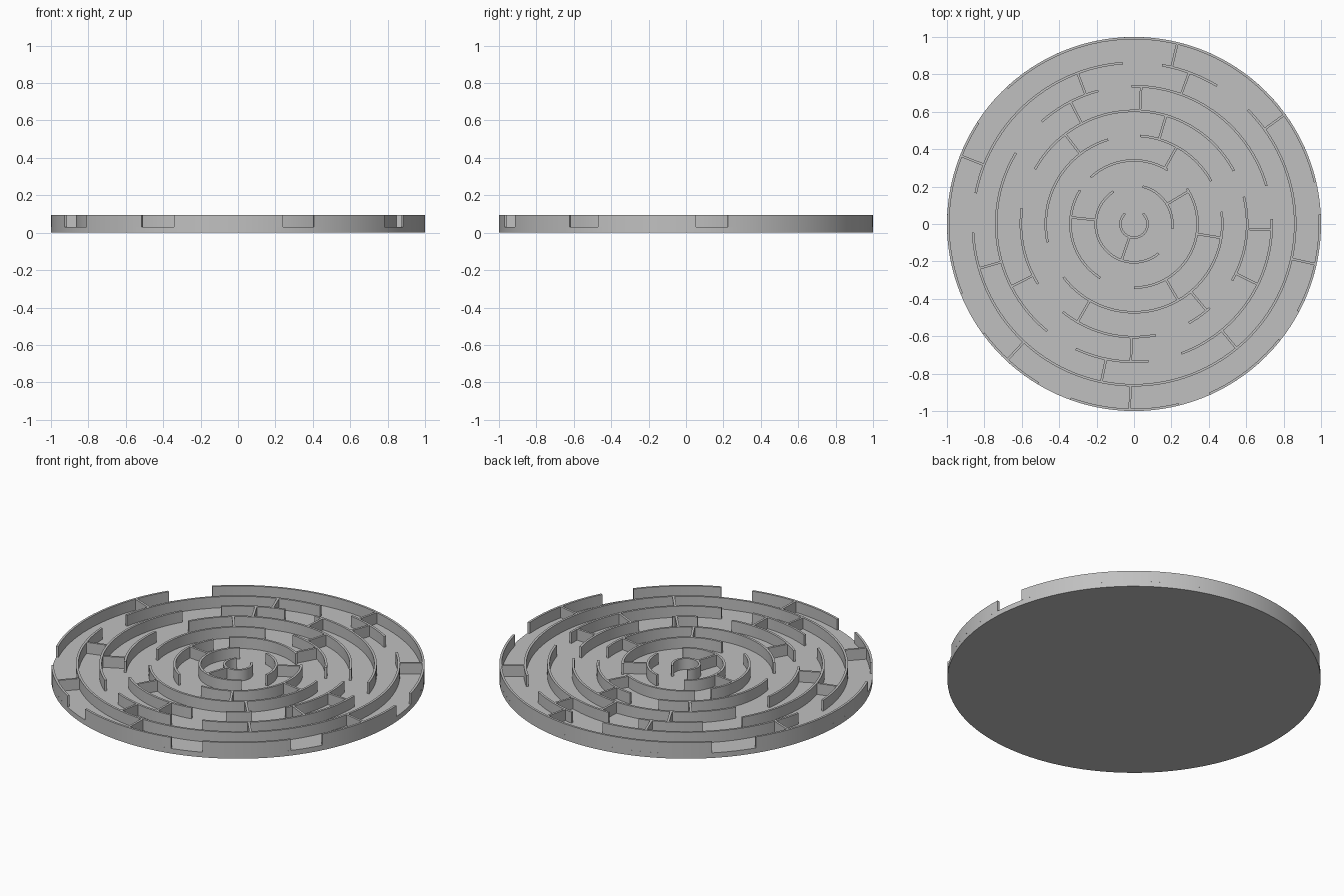
import bpy
import bmesh
from math import cos, sin, radians, ceil

if "Cube" in bpy.data.objects:
    bpy.data.objects.remove(bpy.data.objects["Cube"])

FLOOR, TOP, THICK = 0.03, 0.095, 0.013
RADII = [0.073, 0.205, 0.34, 0.472, 0.605, 0.737, 0.862, 1 - THICK / 2]

grey = bpy.data.materials.new("light grey")
grey.use_nodes = True
grey.diffuse_color = (0.53, 0.53, 0.53, 1)
grey.node_tree.nodes["Principled BSDF"].inputs["Base Color"].default_value = (0.53, 0.53, 0.53, 1)

# Curved walls of each ring, innermost first: (start, end) in degrees
ARCS = [
    [(130, 410)],
    [(-7, 77), (122, 310)],
    [(58, 133), (-90, 34), (148, 238)],
    [(29, 86), (107, 192), (217, 368)],
    [(28, 151), (172, 212), (231, 281), (299, 312), (-30, 14)],
    [(105, 132), (16, 91), (149, 231), (245, 276), (290, 362)],
    [(94, 169), (59, 80), (183, 405)],
    [(13, 133), (147, 202), (216, 239), (250, 284), (294, 321.5), (332, 363)],
]

# Straight walls between each ring and the next one out, in degrees
SPOKES = [
    [251],
    [31, 174],
    [61, -9, -60],
    [127.5, 73.5, 240, -50],
    [87, 117.5, 207, 268.7, -2.5, -26],
    [110.5, 70, 196, 258.3, -50.5],
    [76.5, 36, 158.5, -12.5, 227, 268.7],
]


def finish(bm, name):
    bmesh.ops.recalc_face_normals(bm, faces=bm.faces)
    mesh = bpy.data.meshes.new(name)
    bm.to_mesh(mesh)
    bm.free()
    obj = bpy.data.objects.new(name, mesh)
    mesh.materials.append(grey)
    bpy.context.collection.objects.link(obj)
    bpy.ops.object.select_all(action="DESELECT")
    obj.select_set(True)
    bpy.context.view_layer.objects.active = obj
    bpy.ops.object.shade_smooth_by_angle(angle=radians(30))


def add_arc(bm, radius, start, end):
    """Sweep a wall cross-section around the centre."""
    a, b = radians(start), radians(end)
    half = THICK / 2
    corners = [(radius - half, FLOOR), (radius + half, FLOOR),
               (radius + half, TOP), (radius - half, TOP)]
    steps = ceil((end - start) / 3)
    rings = []
    for i in range(steps + 1):
        t = a + (b - a) * i / steps
        rings.append([bm.verts.new((r * cos(t), r * sin(t), z)) for r, z in corners])
    for p, q in zip(rings, rings[1:]):
        for k in range(4):
            n = (k + 1) % 4
            bm.faces.new((p[k], p[n], q[n], q[k]))
    bm.faces.new(rings[0])
    bm.faces.new(rings[-1])


def add_spoke(bm, inner, outer, angle):
    """Straight radial wall running from one ring to the next."""
    t = radians(angle)
    half = THICK / 2
    levels = []
    for z in (FLOOR, TOP):
        levels.append([bm.verts.new((r * cos(t) - s * sin(t), r * sin(t) + s * cos(t), z))
                       for r, s in ((inner, -half), (outer, -half), (outer, half), (inner, half))])
    low, high = levels
    for k in range(4):
        n = (k + 1) % 4
        bm.faces.new((low[k], low[n], high[n], high[k]))
    bm.faces.new(low)
    bm.faces.new(high)


# Base disc
bm = bmesh.new()
bmesh.ops.create_cone(bm, cap_ends=True, segments=120, radius1=1, radius2=1, depth=FLOOR)
bmesh.ops.translate(bm, verts=bm.verts, vec=(0, 0, FLOOR / 2))
finish(bm, "base_disc")

# Ring walls
for i, arcs in enumerate(ARCS):
    bm = bmesh.new()
    for start, end in arcs:
        add_arc(bm, RADII[i], start, end)
    finish(bm, f"ring_wall_{i + 1}")

# Radial walls
for i, angles in enumerate(SPOKES):
    bm = bmesh.new()
    for angle in angles:
        add_spoke(bm, RADII[i], RADII[i + 1], angle)
    finish(bm, f"radial_walls_{i + 1}")
